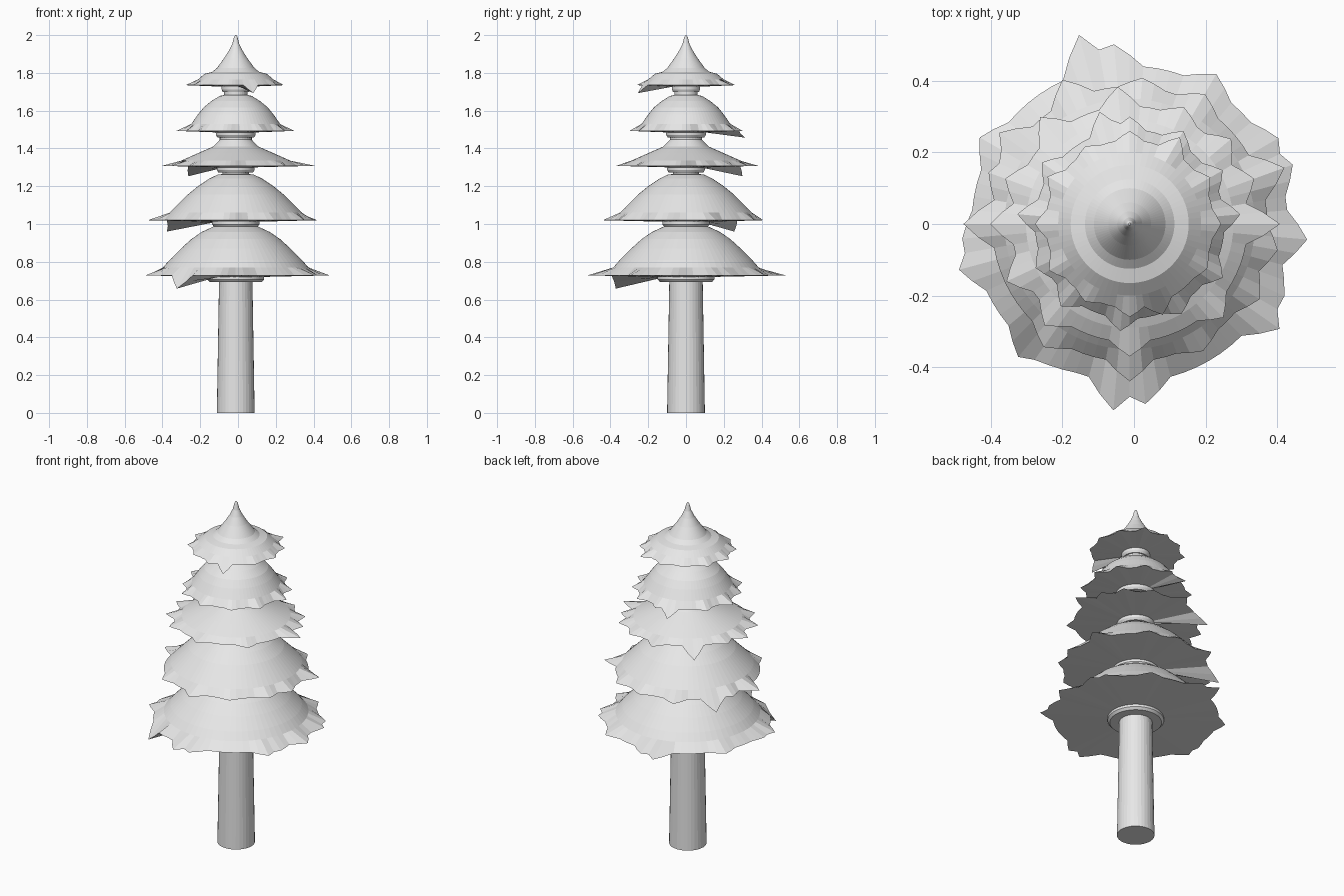
import bpy, bmesh, math

AXIS_X = -0.012
SEGS = 72

grey = bpy.data.materials.new("light grey")
grey.diffuse_color = (0.8, 0.8, 0.8, 1)


def lathe(name, rings, segs):
    """Skin a list of functions/pairs giving (radius, z) for each angle."""
    bm = bmesh.new()
    loops = []
    for ring in rings:
        loop = []
        for i in range(segs):
            a = 360 * i / segs
            r, z = ring(a) if callable(ring) else ring
            t = math.radians(a)
            loop.append(bm.verts.new((AXIS_X + r * math.cos(t), r * math.sin(t), z)))
        loops.append(loop)
    for lo, hi in zip(loops, loops[1:]):
        for i in range(segs):
            j = (i + 1) % segs
            bm.faces.new((lo[i], lo[j], hi[j], hi[i]))
    bm.faces.new(loops[0][::-1])
    bm.faces.new(loops[-1])
    bmesh.ops.recalc_face_normals(bm, faces=bm.faces)
    me = bpy.data.meshes.new(name)
    bm.to_mesh(me)
    bm.free()
    me.materials.append(grey)
    ob = bpy.data.objects.new(name, me)
    bpy.context.collection.objects.link(ob)
    return ob


def jagged_rim(base, z, tips, droop_angle, droop):
    """Round rim with pointed tips (angle: radius), one of them drooping."""
    def ring(a):
        r, dz = base, 0
        for ta, tr in tips.items():
            d = abs((a - 5 * round(ta / 5) + 180) % 360 - 180)
            w = max(0, 1 - d / 10)
            r = max(r, base + (tr - base) * w)
            if ta == droop_angle:
                dz = -droop * w
        return r, z + dz
    return ring


def tier(name, base, z, tips, droop_angle, droop, collar, dome):
    rim = jagged_rim(base, z, tips, droop_angle, droop)
    under = [(collar * 0.7, z - 0.035), (collar * 0.92, z - 0.035),
             (collar, z - 0.022), (collar, z - 0.008)]
    lathe(name, under + [rim] + dome, SEGS)


# trunk, with the necks that show between the tiers
lathe("trunk", [(0.1, 0), (0.088, 0.72), (0.088, 1.0), (0.07, 1.2),
                (0.07, 1.32), (0.085, 1.42), (0.085, 1.5), (0.062, 1.6),
                (0.062, 1.74)], 32)

# foliage tiers, bottom to top
tier("foliage_tier_1", 0.442, 0.728,
     {104: .547, 94: .504, 60: .484, 31: .48, 20: .485, -7: .498, -25: .477,
      -34: .511, -85: .505, -94: .523, -119: .455, -131: .485, -163: .494,
      -177: .47, 150: .484}, -131, 0.07, 0.15,
     [(.385, .77), (.35, .81), (.29, .87), (.235, .92), (.18, .958), (.11, .99), (.08, 1.0)])
tier("foliage_tier_2", 0.385, 1.02,
     {113: .445, 20: .46, 180: .465, 160: .42, 60: .42, 85: .41, -30: .42,
      -60: .41, -90: .44, -125: .42, 143: .445, -8: .42}, 143, 0.06, 0.125,
     [(.35, 1.06), (.31, 1.10), (.255, 1.155), (.2, 1.2), (.14, 1.24), (.095, 1.262), (.06, 1.265)])
tier("foliage_tier_3", 0.33, 1.308,
     {0: .42, 180: .39, 40: .37, 65: .36, 95: .385, -45: .37, -90: .37,
      -130: .37, -155: .38, 20: .37, 128: .39, 160: .37}, 128, 0.055, 0.1,
     [(.29, 1.335), (.2, 1.375), (.12, 1.41), (.09, 1.44), (.075, 1.46), (.05, 1.465)])
tier("foliage_tier_4", 0.265, 1.493,
     {175: .315, 5: .31, 30: .3, 60: .3, 90: .3, -30: .3, -60: .29, -95: .3,
      -130: .3, -155: .29, 145: .3, 106: .325}, 106, 0.036, 0.105,
     [(.235, 1.53), (.2, 1.58), (.17, 1.617), (.13, 1.65), (.085, 1.678), (.05, 1.685)])
tier("foliage_tier_5", 0.235, 1.735,
     {180: .265, 152: .265, 120: .25, 90: .26, 60: .28, 30: .26, 0: .255, -30: .25,
      -72: .27, -90: .26, -120: .25, -150: .26}, -72, 0.042, 0.075,
     [(.2, 1.765), (.165, 1.795), (.125, 1.805), (.1, 1.825), (.06, 1.88),
      (.035, 1.92), (.018, 1.955), (.009, 1.99), (.003, 2.0)])
